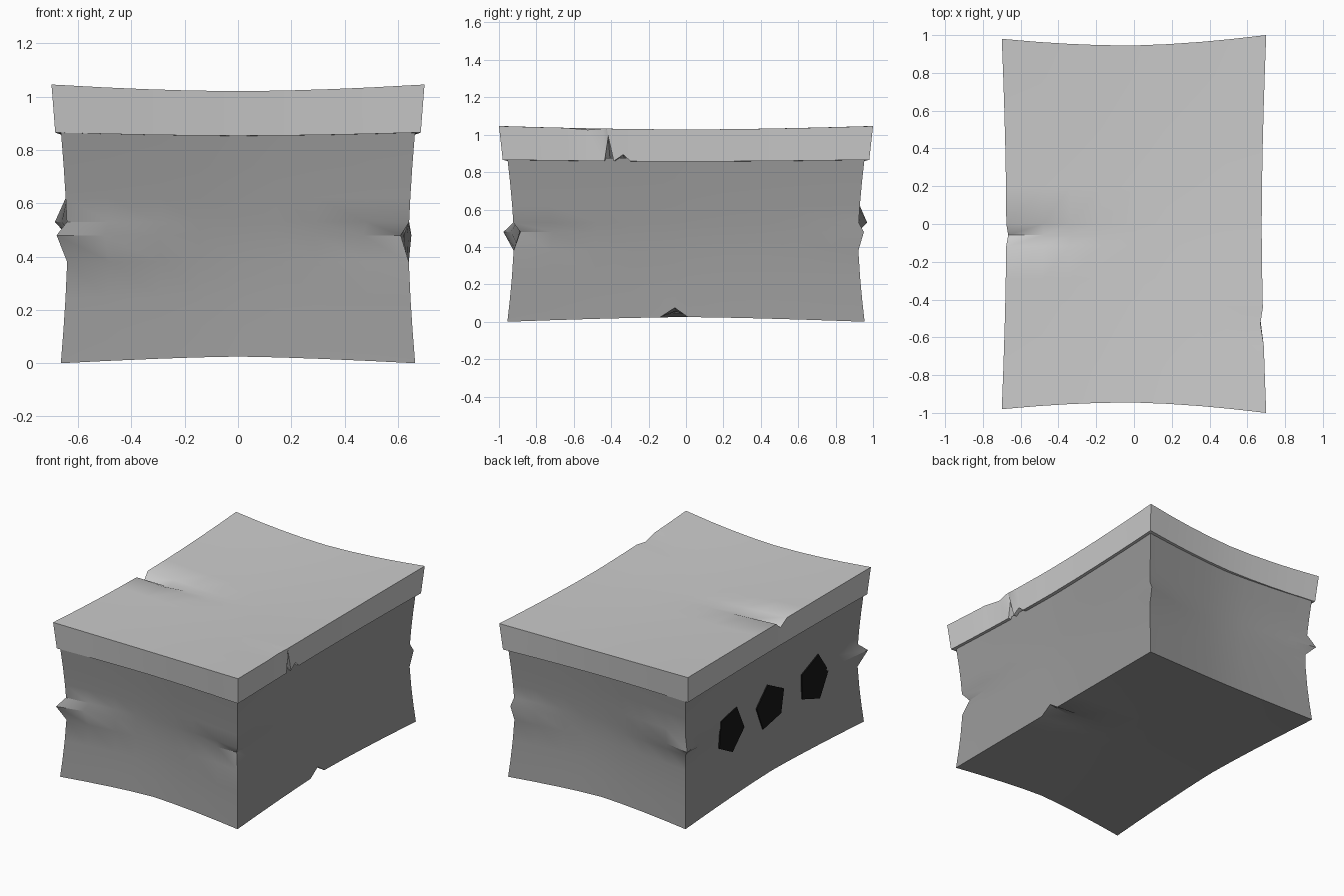
import bpy, bmesh
from mathutils import Vector

if "Cube" in bpy.data.objects:
    bpy.data.objects.remove(bpy.data.objects["Cube"], do_unlink=True)


def material(name, value):
    m = bpy.data.materials.new(name)
    m.use_nodes = True
    colour = (value, value, value, 1)
    m.diffuse_color = colour
    bsdf = m.node_tree.nodes["Principled BSDF"]
    bsdf.inputs["Base Color"].default_value = colour
    bsdf.inputs["Roughness"].default_value = 0.9
    return m


light_stone = material("light stone", 0.6)
dark_stone = material("dark stone", 0.325)
black = material("black hollow", 0.008)


def finish(name, bm, mat):
    bmesh.ops.recalc_face_normals(bm, faces=bm.faces)
    me = bpy.data.meshes.new(name)
    bm.to_mesh(me)
    bm.free()
    me.materials.append(mat)
    ob = bpy.data.objects.new(name, me)
    bpy.context.collection.objects.link(ob)
    bpy.ops.object.select_all(action="DESELECT")
    bpy.context.view_layer.objects.active = ob
    ob.select_set(True)
    bpy.ops.object.shade_smooth_by_angle(angle=0.6)
    return ob


def sag(t, power):
    """1 in the middle of a side, 0 at its ends."""
    return 1 - min(1, abs(t)) ** power


def fold(co, point, offset, length, axis):
    """Tapering crack running along one grid row from a start point."""
    d = co - Vector(point)
    if abs(d[axis]) > 0.004:
        return Vector()
    dist = abs(d.x) + abs(d.y) if axis == 2 else abs(d.x) + 5 * abs(d.z)
    return Vector(offset) * max(0, 1 - dist / length) ** 2


def worn_block(name, half_x, half_y, low, high, cuts, warp, folds, mat):
    bm = bmesh.new()
    bmesh.ops.create_cube(bm, size=2)
    for v in bm.verts:
        v.co = (v.co.x * half_x, v.co.y * half_y, high if v.co.z > 0 else low)
    for axis, places in enumerate(cuts):
        normal = Vector([axis == i for i in range(3)])
        for p in places:
            bmesh.ops.bisect_plane(bm, geom=bm.verts[:] + bm.edges[:] + bm.faces[:],
                                   plane_co=normal * p, plane_no=normal, dist=1e-5)
    for v in bm.verts:
        co = v.co.copy()
        v.co = warp(co) + sum((fold(co, *f) for f in folds), Vector())
    return finish(name, bm, mat)


# Chest: every side pinched in towards its middle
BX, BY, BH = 0.665, 0.955, 0.875


def warp_chest(co):
    u, v, w = co.x / BX, co.y / BY, co.z / BH * 2 - 1
    su, sv, sw = sag(u, 1.4), sag(v, 1.4), sag(w, 1.5)
    return Vector((co.x - u * 0.025 * (sv + sw),
                   co.y - v * (0.045 * su + 0.035 * sw),
                   co.z + 0.025 * (su + sv) * max(0, -w)))


chest_folds = [
    ((-BX, -BY, 0.48), (-0.04, -0.055, 0), 0.6, 2),
    ((-BX, BY, 0.53), (-0.045, 0.045, 0), 0.6, 2),
    ((BX, -BY, 0.48), (-0.03, 0.035, 0), 0.5, 2),
    ((BX, BY, 0.48), (0.01, 0.03, 0), 0.5, 2),
    ((BX, -0.06, 0), (0, 0, 0.05), 0.5, 1),
]
chest_cuts = ([-0.5, -0.3, -0.15, 0, 0.15, 0.3, 0.5],
              [-0.75, -0.5, -0.3, -0.14, -0.06, 0.01, 0.2, 0.4, 0.6, 0.8],
              [0.12, 0.24, 0.38, 0.48, 0.53, 0.62, 0.74])
worn_block("chest", BX, BY, 0, BH, chest_cuts, warp_chest, chest_folds, dark_stone)

# Lid: sagging slab, slightly wider on top, with chips and a crack
LX, LY, LOW, HIGH = 0.7, 0.99, 0.866, 1.046


def warp_lid(co):
    u, v = co.x / LX, co.y / LY
    top = co.z > 0.95
    k = 1 if top else 0.98
    su, sv = sag(u, 1.7), sag(v, 1.7)
    return Vector(((co.x - u * 0.024 * sv) * k,
                   (co.y * (1 + 0.01 * u) - v * 0.045 * su) * k,
                   co.z - (0.025 * su + 0.018 * sv) * (1 if top else 0.5)))


lid_folds = [
    ((LX, -0.42, LOW), (0, 0, 0.13), 0.3, 1),
    ((LX, -0.34, LOW), (0, 0, 0.035), 0.3, 1),
    ((LX, -0.52, HIGH), (-0.015, 0, -0.008), 0.3, 1),
    ((-LX, -0.06, HIGH), (0.01, 0, -0.05), 0.65, 1),
]
lid_cuts = ([-0.5, -0.35, -0.18, 0, 0.18, 0.35, 0.5],
            [-0.8, -0.64, -0.52, -0.44, -0.42, -0.39, -0.34, -0.3,
             -0.12, -0.06, 0, 0.2, 0.4, 0.6, 0.8], [])
worn_block("lid", LX, LY, LOW, HIGH, lid_cuts, warp_lid, lid_folds, light_stone)

# Three ragged dark hollows on one long side, as (y, z) outlines
hollows = [
    [(0.37, 0.59), (0.28, 0.42), (0.42, 0.3), (0.57, 0.38), (0.55, 0.56)],
    [(0.02, 0.61), (-0.16, 0.52), (-0.13, 0.36), (0.07, 0.32), (0.14, 0.49)],
    [(-0.52, 0.62), (-0.64, 0.47), (-0.54, 0.31), (-0.36, 0.37), (-0.35, 0.54)],
]
for i, outline in enumerate(hollows):
    bm = bmesh.new()
    ring = [bm.verts.new(warp_chest(Vector((-BX, y, z))) + Vector((0.001, 0, 0)))
            for y, z in outline]
    face = bm.faces.new(ring)
    side = bmesh.ops.extrude_face_region(bm, geom=[face])["geom"]
    for v in side:
        if isinstance(v, bmesh.types.BMVert):
            v.co.x -= 0.009
    finish("hollow_%d" % (i + 1), bm, black)
